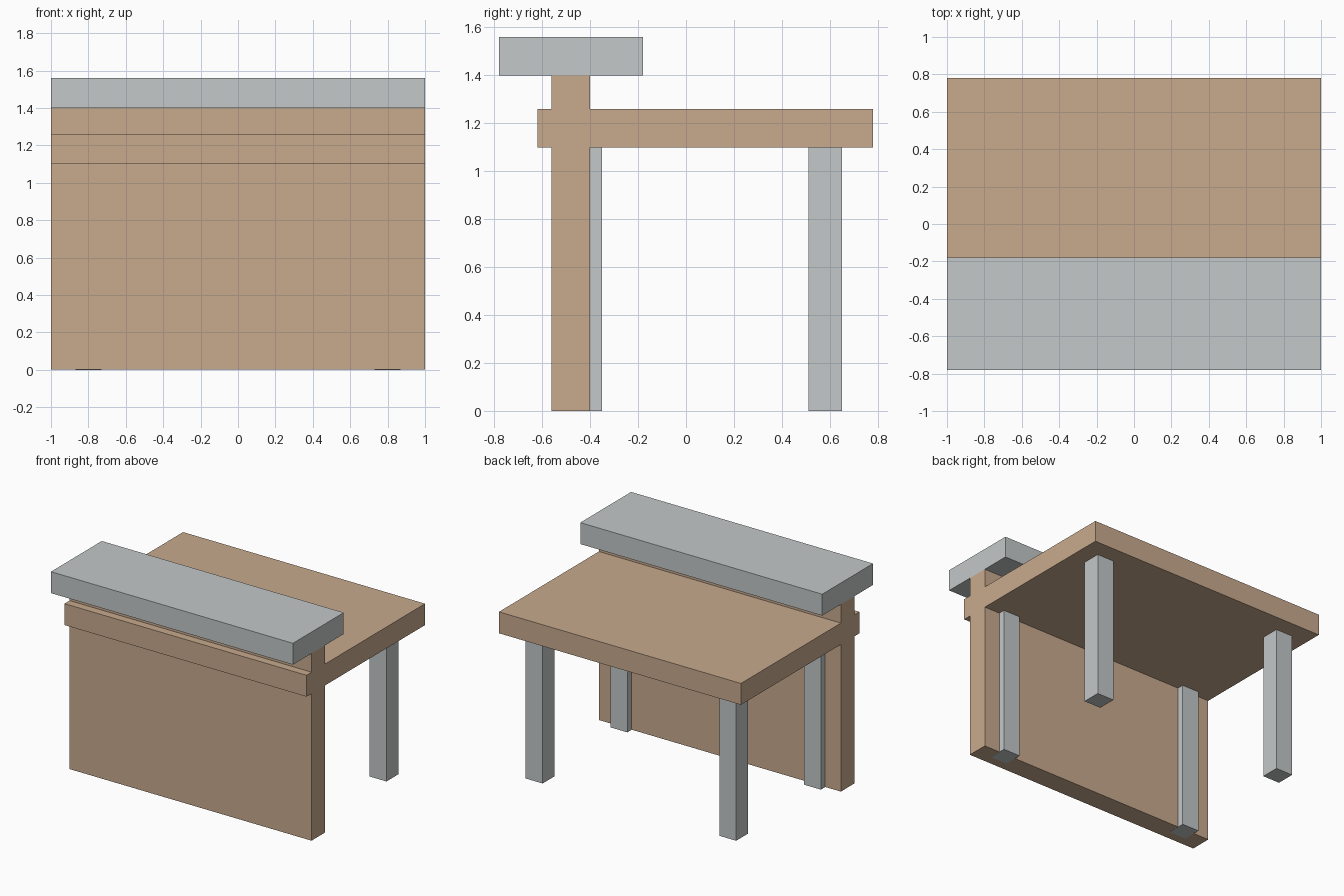
import bpy
import bmesh

cube = bpy.data.objects.get("Cube")
if cube:
    bpy.data.objects.remove(cube, do_unlink=True)


def make_material(name, rgb):
    mat = bpy.data.materials.new(name)
    mat.use_nodes = True
    color = (*rgb, 1.0)
    mat.diffuse_color = color
    mat.node_tree.nodes["Principled BSDF"].inputs["Base Color"].default_value = color
    return mat


def extrude_profile(name, profile, x0, x1, mat):
    """Extrude a closed (y, z) outline along x."""
    bm = bmesh.new()
    face = bm.faces.new([bm.verts.new((x0, y, z)) for y, z in profile])
    result = bmesh.ops.extrude_face_region(bm, geom=[face])
    moved = [v for v in result["geom"] if isinstance(v, bmesh.types.BMVert)]
    bmesh.ops.translate(bm, verts=moved, vec=(x1 - x0, 0, 0))
    bmesh.ops.recalc_face_normals(bm, faces=bm.faces[:])
    mesh = bpy.data.meshes.new(name)
    bm.to_mesh(mesh)
    bm.free()
    mesh.materials.append(mat)
    obj = bpy.data.objects.new(name, mesh)
    bpy.context.collection.objects.link(obj)
    return obj


def box(name, x, y, z, mat):
    outline = [(y[0], z[0]), (y[1], z[0]), (y[1], z[1]), (y[0], z[1])]
    return extrude_profile(name, outline, x[0], x[1], mat)


wood = make_material("tan wood", (0.578, 0.402, 0.27))
metal = make_material("light grey", (0.552, 0.578, 0.578))

# Front panel and desk top joined as one cross-shaped section
panel_front, panel_back = -0.56, -0.40
desk_front, desk_back = -0.62, 0.78
desk_low, desk_high = 1.10, 1.26
panel_low, panel_high = 0.001, 1.40
section = [
    (panel_front, panel_low), (panel_back, panel_low),
    (panel_back, desk_low), (desk_back, desk_low),
    (desk_back, desk_high), (panel_back, desk_high),
    (panel_back, panel_high), (panel_front, panel_high),
    (panel_front, desk_high), (desk_front, desk_high),
    (desk_front, desk_low), (panel_front, desk_low),
]
extrude_profile("front_panel_and_desk_top", section, -1, 1, wood)

# Raised counter on the panel
box("counter_top", (-1, 1), (-0.78, -0.18), (panel_high, 1.56), metal)

# Four square legs, the front pair partly set into the panel
leg = 0.14
for side, cx in (("left", 0.80), ("right", -0.80)):
    for place, y0 in (("front", -0.49), ("back", 0.51)):
        box(f"{place}_{side}_leg", (cx - leg / 2, cx + leg / 2),
            (y0, y0 + leg), (0, desk_low), metal)
